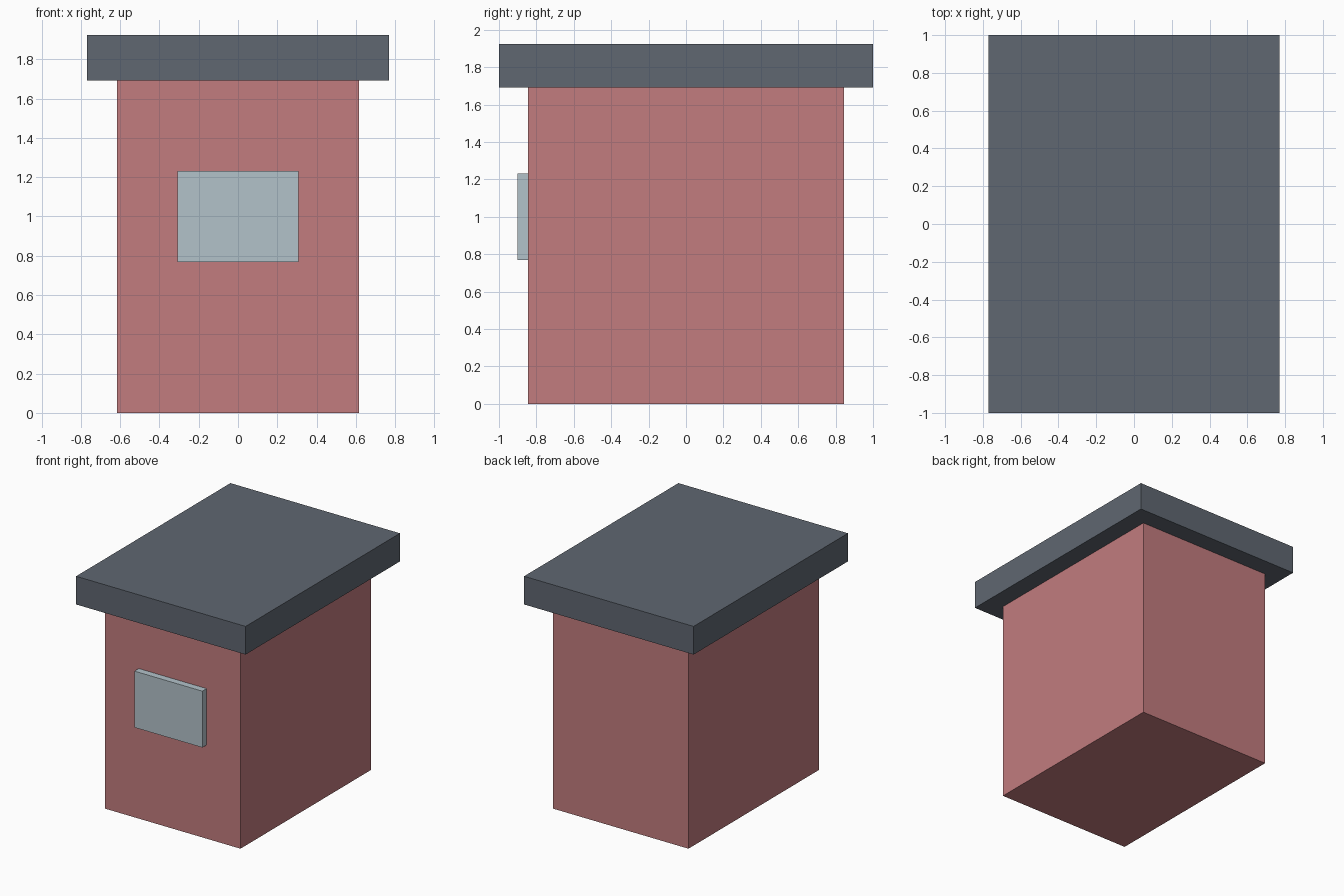
import bpy

if "Cube" in bpy.data.objects:
    bpy.data.objects.remove(bpy.data.objects["Cube"])


def material(name, rgb):
    mat = bpy.data.materials.new(name)
    mat.diffuse_color = (*rgb, 1.0)
    mat.use_nodes = True
    mat.node_tree.nodes["Principled BSDF"].inputs["Base Color"].default_value = mat.diffuse_color
    return mat


def box(name, low, high, mat):
    """Box spanning two opposite corners."""
    centre = [(a + b) / 2 for a, b in zip(low, high)]
    bpy.ops.mesh.primitive_cube_add(size=1, location=centre)
    obj = bpy.context.object
    obj.name = name
    obj.scale = [b - a for a, b in zip(low, high)]
    bpy.ops.object.transform_apply(location=False, rotation=False, scale=True)
    obj.data.materials.append(mat)
    return obj


wall_red = material("wall_red", (0.54, 0.20, 0.21))
roof_slate = material("roof_slate", (0.115, 0.135, 0.165))
window_glass = material("window_glass", (0.45, 0.54, 0.59))

# Main booth walls
box("walls", (-0.615, -0.846, 0), (0.615, 0.846, 1.692), wall_red)
# Overhanging flat roof
box("roof", (-0.769, -1, 1.692), (0.769, 1, 1.923), roof_slate)
# Window panel standing proud of the front wall
box("front_window", (-0.308, -0.902, 0.769), (0.308, -0.846, 1.231), window_glass)
